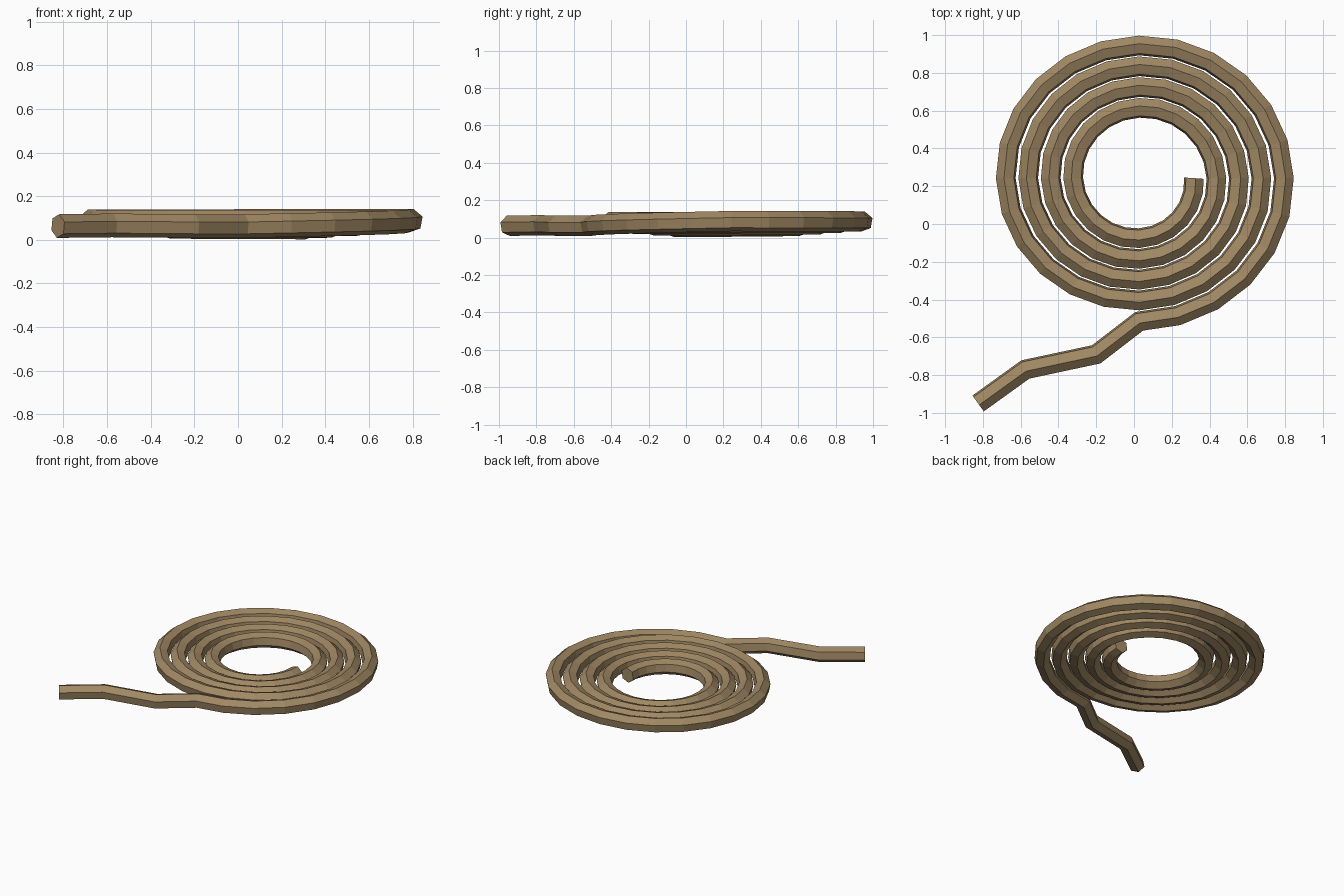
import bpy, bmesh, math
from mathutils import Vector

cube = bpy.data.objects.get("Cube")
if cube:
    bpy.data.objects.remove(cube)

SIDES, RADIUS, TWIST = 6, 0.055, math.radians(10)
PER_TURN, TURNS = 24, 4.25
CENTRE = Vector((0.0275, 0.2425, 0))

rope_tan = bpy.data.materials.new("rope_tan")
rope_tan.use_nodes = True
colour = (0.35, 0.245, 0.125, 1)
rope_tan.diffuse_color = colour
rope_tan.node_tree.nodes["Principled BSDF"].inputs["Base Color"].default_value = colour


def coil_point(turn):
    """Point on the flat coil, unwinding clockwise and rising outwards."""
    a = -math.tau * turn
    z = 0.056 + 0.032 * min(turn, 4) / 4 - 0.1 * max(turn - 4, 0)
    return CENTRE + Vector(((0.29 + 0.119 * turn) * math.cos(a),
                            (0.29 + 0.11 * turn) * math.sin(a), z))


# Path: coil, then the loose kinked tail
steps = int(PER_TURN * TURNS)
path = [coil_point(i / PER_TURN) for i in range(steps + 1)]
path += [Vector(p) for p in ((-0.2, -0.69, 0.063), (-0.575, -0.77, 0.066), (-0.825, -0.95, 0.063))]

# Sweep a polygon along the path with mitred corners
bm = bmesh.new()
rings = []
for i, p in enumerate(path):
    d_in = (p - path[max(i - 1, 0)]).normalized()
    d_out = (path[min(i + 1, len(path) - 1)] - p).normalized()
    along = (d_in + d_out).normalized()
    side = along.cross(Vector((0, 0, 1))).normalized()
    up = side.cross(along)
    mitre = 1 / max(along.dot(d_out if d_out.length else d_in), 0.5)
    ring = []
    for k in range(SIDES):
        a = math.pi / 2 + TWIST + math.tau * k / SIDES
        ring.append(bm.verts.new(p + RADIUS * (side * math.cos(a) * mitre + up * math.sin(a))))
    rings.append(ring)

for r0, r1 in zip(rings, rings[1:]):
    for k in range(SIDES):
        j = (k + 1) % SIDES
        bm.faces.new((r0[k], r0[j], r1[j], r1[k]))
bm.faces.new(rings[0])
bm.faces.new(rings[-1])
bmesh.ops.recalc_face_normals(bm, faces=bm.faces)

mesh = bpy.data.meshes.new("coiled_rope")
bm.to_mesh(mesh)
bm.free()
mesh.materials.append(rope_tan)
rope = bpy.data.objects.new("coiled_rope", mesh)
bpy.context.collection.objects.link(rope)
